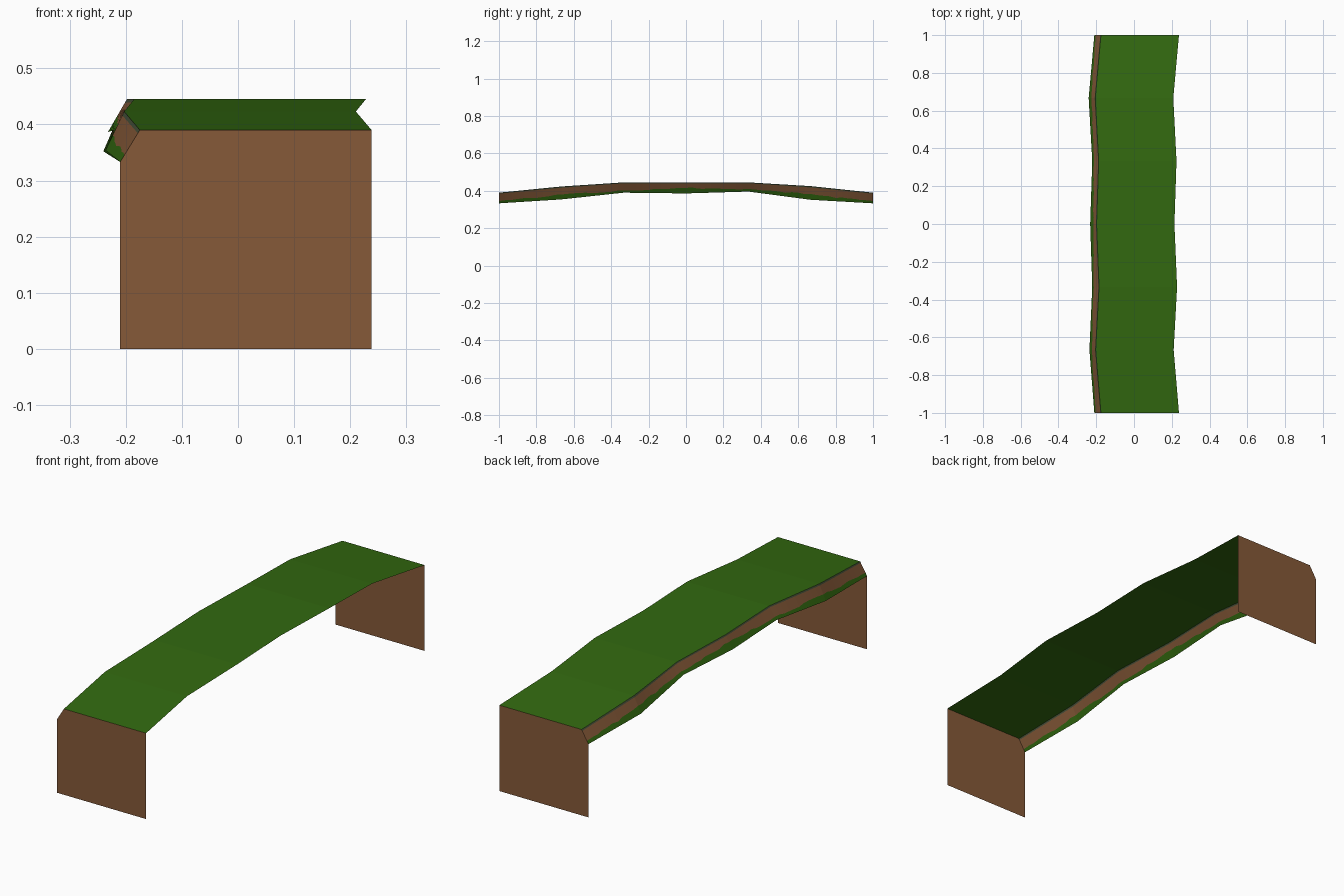
import bpy, random

if "Cube" in bpy.data.objects:
    bpy.data.objects.remove(bpy.data.objects["Cube"])
random.seed(4)


def material(name, rgb):
    m = bpy.data.materials.new(name)
    m.diffuse_color = (*rgb, 1)
    m.use_nodes = True
    m.node_tree.nodes["Principled BSDF"].inputs["Base Color"].default_value = m.diffuse_color
    return m


GRASS = material("grass green", (0.032, 0.141, 0.005))
EARTH = material("earth brown", (0.240, 0.102, 0.040))
EDGE = material("mossy grey edge", (0.065, 0.085, 0.042))


def make(name, verts, faces, mats, indices=None):
    me = bpy.data.meshes.new(name)
    me.from_pydata(verts, [], faces)
    for m in mats:
        me.materials.append(m)
    for p in me.polygons:
        p.material_index = indices[p.index] if indices else 0
    ob = bpy.data.objects.new(name, me)
    bpy.context.collection.objects.link(ob)
    return ob


def lerp(a, b, t):
    return tuple(p + (q - p) * t for p, q in zip(a, b))


# Stations along y: right x, top-left x, top z, lip x, lip z, where lower grass starts
ROWS = [
    (0.238, -0.175, 0.390, -0.210, 0.333, 0.82),
    (0.210, -0.203, 0.423, -0.236, 0.354, 0.62),
    (0.228, -0.185, 0.445, -0.221, 0.390, 0.80),
    (0.214, -0.198, 0.445, -0.232, 0.386, 0.50),
    (0.225, -0.187, 0.445, -0.221, 0.396, 0.72),
    (0.208, -0.205, 0.425, -0.240, 0.352, 0.60),
    (0.238, -0.175, 0.390, -0.210, 0.333, 0.80),
]
N = len(ROWS)
YS = [-1 + 2 * i / (N - 1) for i in range(N)]

# Grassy top, bent along its length
top = []
for y, (xr, xl, z, *_) in zip(YS, ROWS):
    top += [(xl, y, z), (xr, y, z)]
make("grass_top", top,
     [(2 * i, 2 * i + 1, 2 * i + 3, 2 * i + 2) for i in range(N - 1)], [GRASS])

# Sloping side: thin mossy edge, earth band, ragged lower grass band
STEPS = 10
verts, faces, idx = [], [], []
for k in range((N - 1) * STEPS + 1):
    i = min(k // STEPS, N - 2)
    t = k / STEPS - i
    r = lerp(ROWS[i], ROWS[i + 1], t)
    y = -1 + 2 * k / ((N - 1) * STEPS)
    upper, lip = (r[1], y, r[2]), (r[3], y, r[4])
    split = r[5] + random.uniform(-0.06, 0.06)
    verts += [lerp(upper, lip, s) for s in (0, 0.10, split, 1)]
    if k:
        b = 4 * k
        for j in range(3):
            faces.append((b - 4 + j, b + j, b + j + 1, b - 3 + j))
            idx.append((0, 1, 2)[j])
# orient outward (towards -x)
make("side_slope", verts, [f[::-1] for f in faces], [EDGE, EARTH, GRASS], idx)

# Earth end walls with a clipped corner
for name, y, s in (("front_wall", -1, 1), ("back_wall", 1, -1)):
    pts = [(-0.21, y, 0), (0.238, y, 0), (0.238, y, 0.39),
           (-0.175, y, 0.39), (-0.21, y, 0.333)]
    make(name, pts, [tuple(range(5))[::s]], [EARTH])
